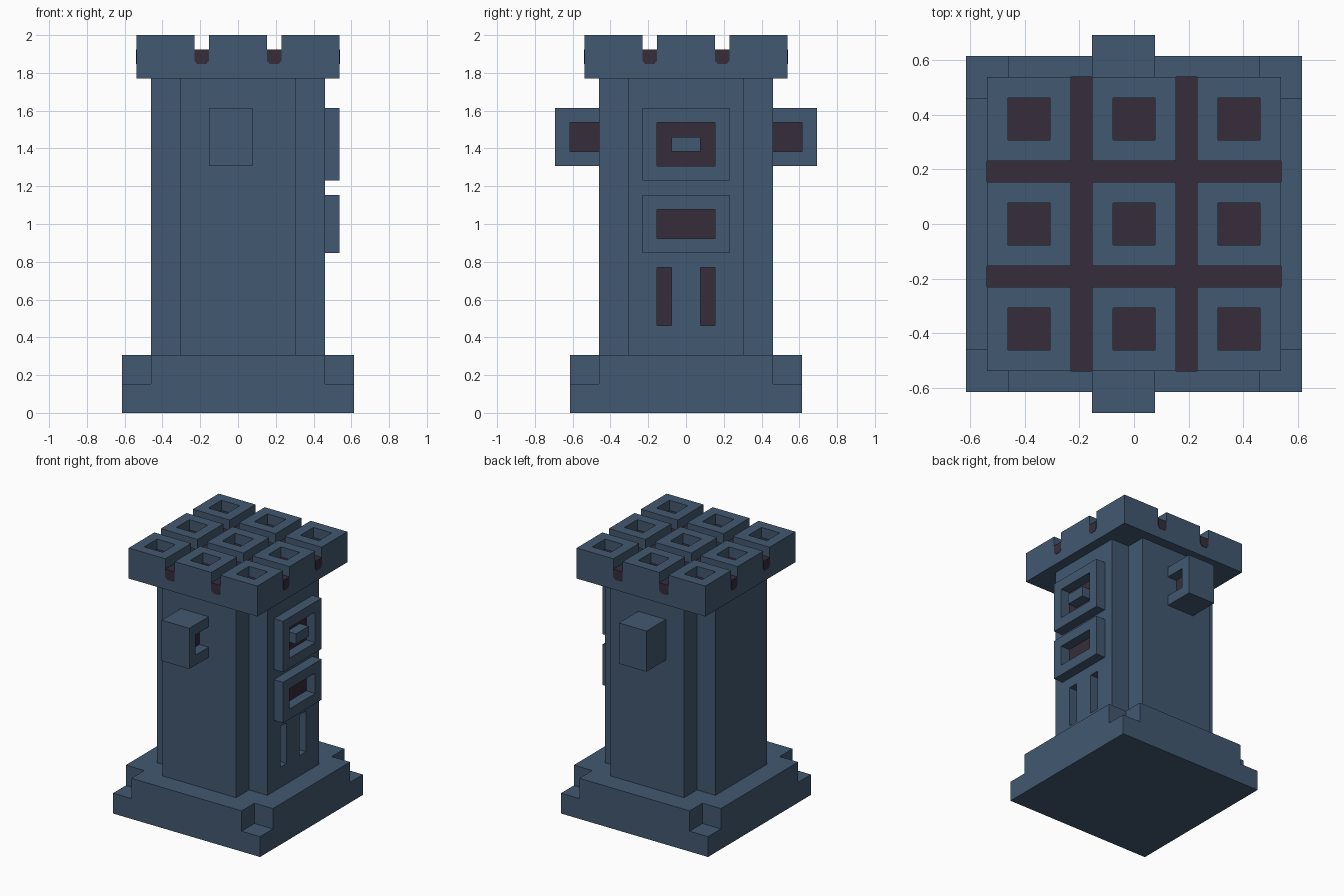
import bpy, bmesh, math
from mathutils import Matrix, Vector

if "Cube" in bpy.data.objects:
    bpy.data.objects.remove(bpy.data.objects["Cube"])

V = 1 / 13  # one block; all measures below are in blocks


def material(name, rgb):
    m = bpy.data.materials.new(name)
    m.diffuse_color = (*rgb, 1)
    m.use_nodes = True
    m.node_tree.nodes["Principled BSDF"].inputs["Base Color"].default_value = m.diffuse_color
    return m


BLUE = material("slate blue", (0.0545, 0.0976, 0.162))
DARK = material("dark plum", (0.037, 0.0252, 0.042))


def finish(bm, name, mats=(BLUE, DARK)):
    bmesh.ops.scale(bm, vec=(V, V, V), verts=bm.verts)
    mesh = bpy.data.meshes.new(name)
    bm.to_mesh(mesh)
    bm.free()
    for m in mats:
        mesh.materials.append(m)
    ob = bpy.data.objects.new(name, mesh)
    bpy.context.collection.objects.link(ob)
    return ob


def box_bm(lo, hi):
    lo, hi = Vector(lo), Vector(hi)
    bm = bmesh.new()
    bmesh.ops.create_cube(bm, size=1)
    bmesh.ops.scale(bm, vec=hi - lo, verts=bm.verts)
    bmesh.ops.translate(bm, vec=(lo + hi) / 2, verts=bm.verts)
    bm.normal_update()
    return bm


def box(name, lo, hi, mats=(BLUE,)):
    return finish(box_bm(lo, hi), name, mats)


def recess(bm, faces, depth):
    """Sink a dark-floored pit into each face, leaving a one block rim."""
    bmesh.ops.inset_individual(bm, faces=faces, thickness=1, use_even_offset=True)
    bm.normal_update()
    bmesh.ops.inset_individual(bm, faces=faces, thickness=0, depth=-depth)
    for f in faces:
        f.material_index = 1


def framed_box(name, lo, hi, depth):
    bm = box_bm(lo, hi)
    recess(bm, [f for f in bm.faces if f.normal.x > 0.9], depth)
    return finish(bm, name)


def prism(name, points, direction, mats=(BLUE,)):
    bm = bmesh.new()
    face = bm.faces.new([bm.verts.new(p) for p in points])
    ext = bmesh.ops.extrude_face_region(bm, geom=[face])
    bmesh.ops.translate(bm, vec=direction, verts=[e for e in ext["geom"] if isinstance(e, bmesh.types.BMVert)])
    bmesh.ops.recalc_face_normals(bm, faces=bm.faces)
    return finish(bm, name, mats)


def notched_square(a, b, z):
    """Square of half-width a whose corners are cut back to b."""
    quarter = [(a, b), (b, b), (b, a)]
    pts = []
    for k in range(4):
        r = Matrix.Rotation(k * math.pi / 2, 3, "Z")
        pts += [r @ Vector((x, y, z)) for x, y in quarter]
    return pts


# stepped base
box("base_plinth", (-8, -8, 0), (8, 8, 2))
prism("base_step", notched_square(8, 6, 2), (0, 0, 2))

# shaft with notched corners and two slots on the right side
shaft = prism("shaft", notched_square(6, 4, 4), (0, 0, 19))
for side, y in (("front", -2), ("back", 1)):
    cutter = box(side + "_slot_cutter", (5, y, 6), (6.5, y + 1, 10))
    cutter.hide_render = True
    cutter.hide_viewport = True
    cut = shaft.modifiers.new(side + "_slot", "BOOLEAN")
    cut.operation = "DIFFERENCE"
    cut.solver = "EXACT"
    cut.object = cutter
    box(side + "_slot_floor", (4.95, y, 6), (5.03, y + 1, 10), (DARK,))

# framed panels on the right side
framed_box("upper_panel", (5.5, -3, 16), (7, 3, 21), 0.97)
box("upper_panel_block", (5.8, -1, 18), (7, 1, 19))
framed_box("lower_panel", (5.5, -3, 11), (7, 3, 15), 0.97)

# side brackets, each hollowed towards the right
framed_box("front_bracket", (-2, -9, 17), (1, -5, 21), 1)
framed_box("back_bracket", (-2, 5, 17), (1, 9, 21), 1)

# crown: slab split by grooves, raised into nine hollow blocks
bm = box_bm((-7, -7, 23), (7, 7, 25))
for axis in ((1, 0, 0), (0, 1, 0)):
    for d in (-3, -2, 2, 3):
        bmesh.ops.bisect_plane(bm, geom=bm.verts[:] + bm.edges[:] + bm.faces[:],
                               plane_co=Vector(axis) * d, plane_no=axis)
bm.normal_update()
top = [f for f in bm.faces if f.normal.z > 0.9]
blocks = [f for f in top if f.calc_area() > 10]
for f in top:
    f.material_index = 1
for f in blocks:
    f.material_index = 0
bmesh.ops.inset_individual(bm, faces=blocks, thickness=0, depth=1)
bm.normal_update()
recess(bm, blocks, 1)
bm.normal_update()
bmesh.ops.dissolve_limit(bm, angle_limit=0.01, verts=bm.verts, edges=bm.edges, delimit={"MATERIAL"})
finish(bm, "crown")

# dark plates under the groove ends on all four sides
outline = [(-.5, 25), (.5, 25), (.5, 24.25), (.3, 24), (-.3, 24), (-.5, 24.25)]
for k in range(4):
    r = Matrix.Rotation(k * math.pi / 2, 3, "Z")
    for u in (-2.5, 2.5):
        prism("groove_end", [r @ Vector((6.98, u + a, z)) for a, z in outline],
              r @ Vector((0.05, 0, 0)), (DARK,))
